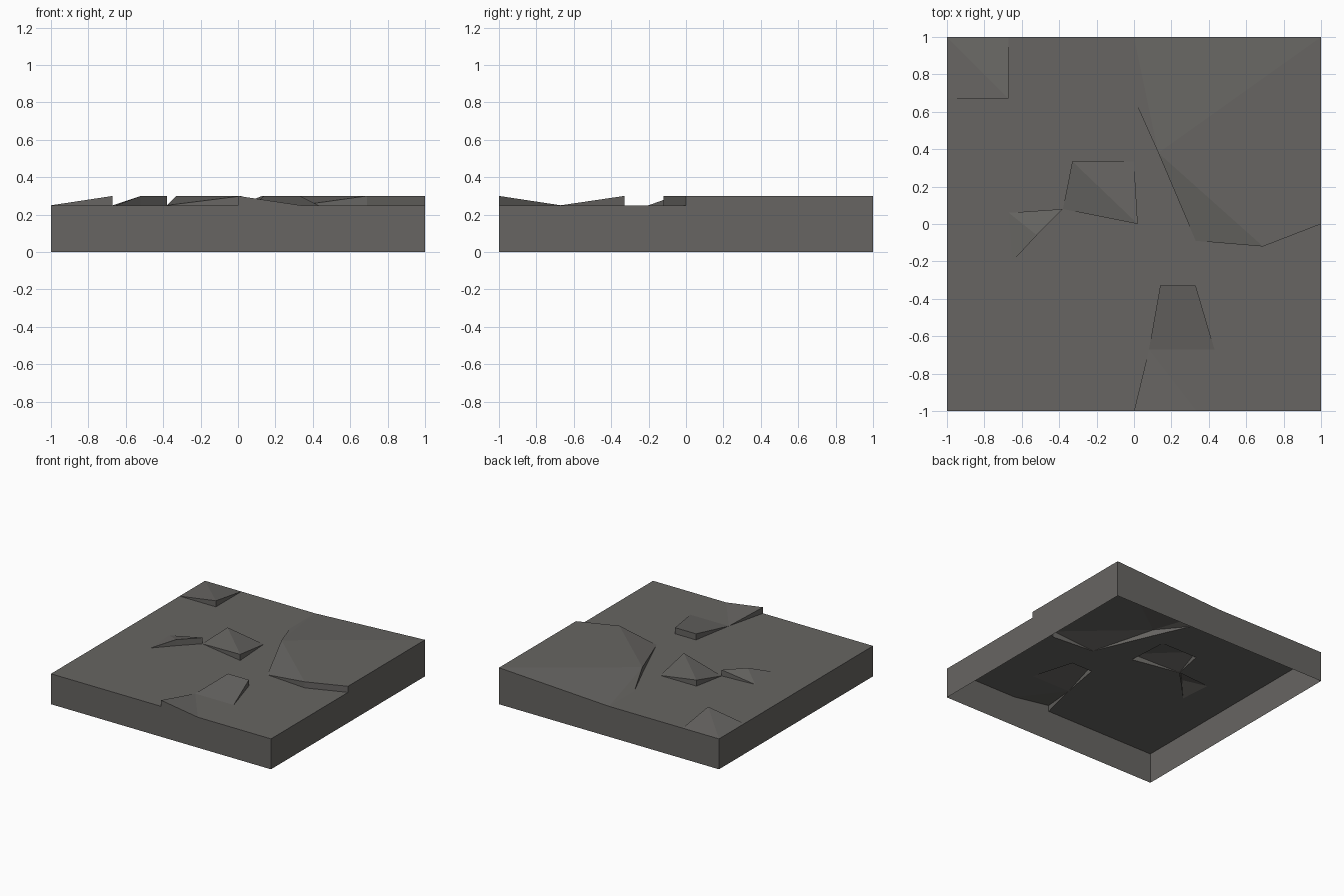
import bpy
import bmesh
from mathutils import Vector
from mathutils.geometry import delaunay_2d_cdt

LOW, HIGH = 0.25, 0.30

cube = bpy.data.objects.get("Cube")
if cube:
    bpy.data.objects.remove(cube, do_unlink=True)

stone = bpy.data.materials.new("grey_stone")
stone.use_nodes = True
grey = (0.135, 0.13, 0.122, 1)
stone.diffuse_color = grey
stone.node_tree.nodes["Principled BSDF"].inputs["Base Color"].default_value = grey

# Tilted flagstones: counter-clockwise outline, which corners are raised, facets
STONES = [
    # corner stone
    ([(-1, 1), (-1, .67), (-.67, .67), (-.67, 1)], {2}, ["023", "012"]),
    # middle stone, ridged along its diagonal
    ([(-.33, .335), (-.38, .08), (.02, 0), (0, .335)], {0, 2}, ["012", "023"]),
    # small wedge
    ([(-.38, .08), (-.67, .06), (-.65, -.2), (-.52, -.06)], {0, 3}, ["013", "123"]),
    # front stone
    ([(0, -1), (.335, -1), (.43, -.67), (.33, -.33), (.14, -.33), (.08, -.67)],
     {0, 3, 4}, ["015", "125", "2345"]),
    # large back stone
    ([(1, 1), (0, 1), (0, .67), (.13, .38), (.33, -.09), (.69, -.12), (1, 0)],
     {0, 3, 5, 6}, ["013", "123", "345", "0356"]),
]

bm = bmesh.new()


def face(points):
    """Add a face, dropping corners that coincide."""
    unique = []
    for p in points:
        if tuple(p) not in unique:
            unique.append(tuple(p))
    if len(unique) > 2:
        return bm.faces.new([bm.verts.new(p) for p in unique])


def on_rim(a, b):
    return any(abs(a[i]) > .999 and abs(a[i] - b[i]) < .001 for i in (0, 1))


# Ground sheet with an opening under each stone
flat = [Vector(p) for p in [(-1, -1), (1, -1), (1, 1), (-1, 1)]]
loops = [[0, 1, 2, 3]]
for outline, raised, facets in STONES:
    loops.append(list(range(len(flat), len(flat) + len(outline))))
    flat += [Vector(p) for p in outline]
co, _, tris, _, _, owners = delaunay_2d_cdt(flat, [], loops, 1, 1e-4)
for tri, owner in zip(tris, owners):
    if all(i == 0 for i in owner):
        face([(co[i].x, co[i].y, LOW) for i in tri])

# Stone tops and the steps around them
for outline, raised, facets in STONES:
    top = [(x, y, HIGH if i in raised else LOW) for i, (x, y) in enumerate(outline)]
    for facet in facets:
        face([top[int(i)] for i in facet])
    for a, b in zip(top, top[1:] + top[:1]):
        if not on_rim(a, b):
            face([(*a[:2], LOW), (*b[:2], LOW), b, a])

bmesh.ops.remove_doubles(bm, verts=bm.verts, dist=.0005)

# Outer walls hang from the rim; the underside stays open
rim = [[v.co.copy() for v in e.verts] for e in bm.edges
       if e.is_boundary and on_rim(*[v.co for v in e.verts])
       and (e.verts[0].co - e.verts[1].co).xy.length > .01]
for a, b in rim:
    face([(a.x, a.y, 0), (b.x, b.y, 0), b, a])
bmesh.ops.remove_doubles(bm, verts=bm.verts, dist=.0005)

# Turn every face outward
bmesh.ops.recalc_face_normals(bm, faces=bm.faces)
for f in bm.faces:
    f.normal_update()
    centre = f.calc_center_median()
    on_wall = max(abs(centre.x), abs(centre.y)) > .999
    if f.normal.z < -.5 or (on_wall and f.normal.dot(centre) < 0):
        f.normal_flip()

mesh = bpy.data.meshes.new("stone_floor")
bm.to_mesh(mesh)
bm.free()
mesh.materials.append(stone)
floor = bpy.data.objects.new("stone_floor", mesh)
bpy.context.collection.objects.link(floor)
